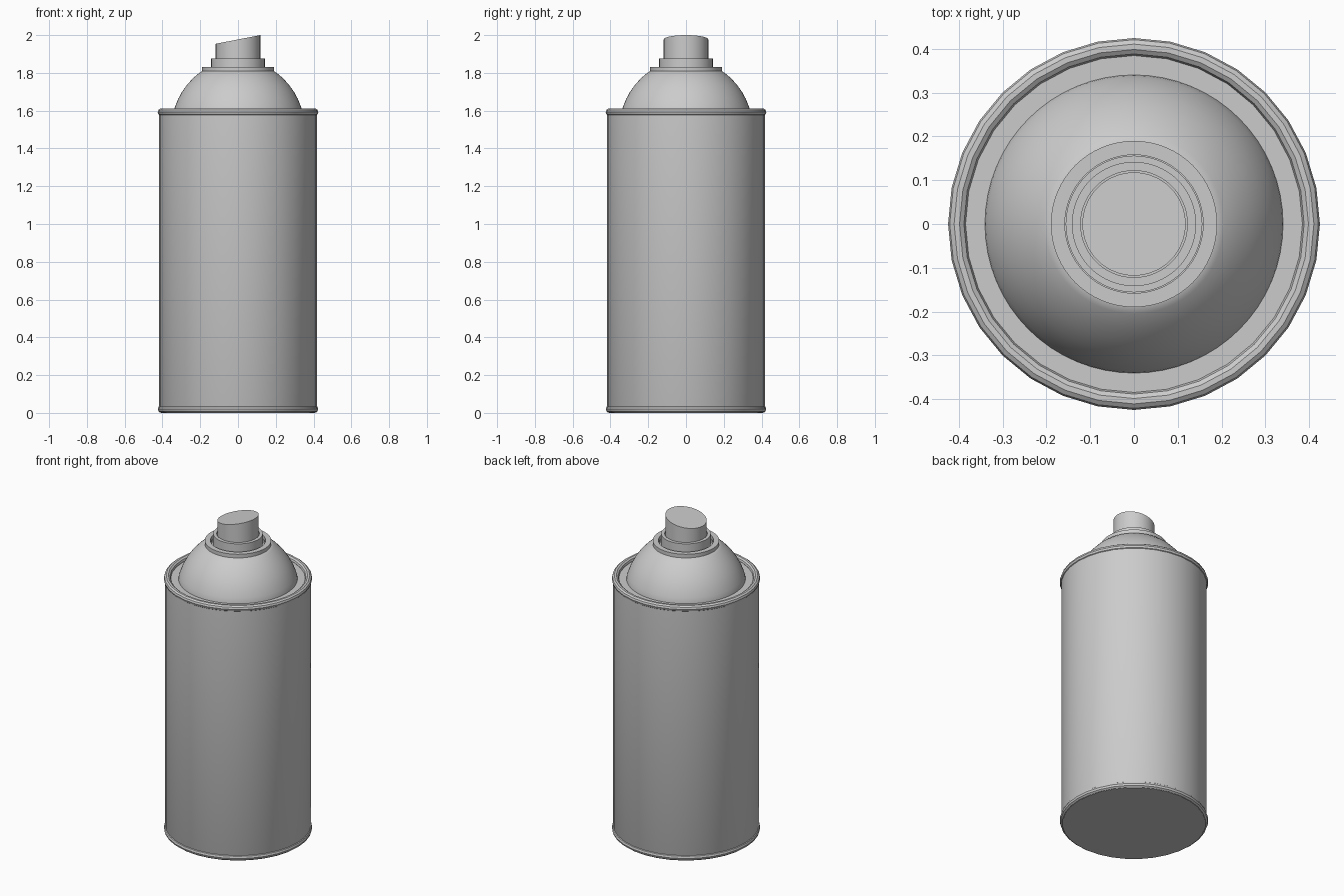
import bpy, bmesh, math

if "Cube" in bpy.data.objects:
    bpy.data.objects.remove(bpy.data.objects["Cube"])


def lathe(name, profile, sides, close=False):
    """Spin an (r, z) profile round the z axis; r = 0 points become poles."""
    bm = bmesh.new()
    rings = []
    for r, z in profile:
        if r == 0:
            rings.append([bm.verts.new((0, 0, z))] * sides)
        else:
            rings.append([bm.verts.new((r * math.cos(2 * math.pi * i / sides),
                                        r * math.sin(2 * math.pi * i / sides), z))
                          for i in range(sides)])
    pairs = list(zip(rings, rings[1:]))
    if close:
        pairs.append((rings[-1], rings[0]))
    for a, b in pairs:
        for i in range(sides):
            j = (i + 1) % sides
            bm.faces.new(dict.fromkeys((a[i], a[j], b[j], b[i])))
    bmesh.ops.recalc_face_normals(bm, faces=bm.faces)
    mesh = bpy.data.meshes.new(name)
    bm.to_mesh(mesh)
    bm.free()
    ob = bpy.data.objects.new(name, mesh)
    bpy.context.collection.objects.link(ob)
    bpy.ops.object.select_all(action='DESELECT')
    ob.select_set(True)
    bpy.context.view_layer.objects.active = ob
    bpy.ops.object.shade_smooth_by_angle(angle=math.radians(35))
    return ob


def bead(r, z, size, count=10):
    """Round cross-section for a rolled seam."""
    return [(r + size * math.cos(2 * math.pi * k / count),
             z + size * math.sin(2 * math.pi * k / count)) for k in range(count)]


# Can body with closed base and recessed shoulder
lathe("can_body", [(0, 0), (0.408, 0), (0.417, 0.02), (0.417, 1.59),
                   (0.385, 1.59), (0, 1.59)], 32)

# Rolled seams
lathe("top_seam", bead(0.405, 1.592, 0.02), 32, close=True)
lathe("bottom_seam", bead(0.405, 0.02, 0.02), 32, close=True)

# Domed shoulder
lathe("dome", [(0.341, 1.588), (0.339, 1.602), (0.333, 1.622), (0.318, 1.66),
               (0.297, 1.699), (0.270, 1.737), (0.238, 1.772), (0.205, 1.8),
               (0.188, 1.81), (0.155, 1.81)], 64)

# Valve collar with a recess inside
lathe("valve_collar", [(0.19, 1.808), (0.19, 1.832), (0.158, 1.832),
                       (0.158, 1.79), (0, 1.79)], 64)

# Cup around the spray button
lathe("button_cup", [(0.142, 1.79), (0.142, 1.875), (0.122, 1.875),
                     (0.122, 1.85), (0, 1.85)], 64)

# Spray button with slanted top
button = lathe("spray_button", [(0, 1.84), (0.118, 1.84), (0.118, 1.977), (0, 1.977)], 64)
for v in button.data.vertices:
    if v.co.z > 1.9:
        v.co.z += v.co.x * 0.023 / 0.118
